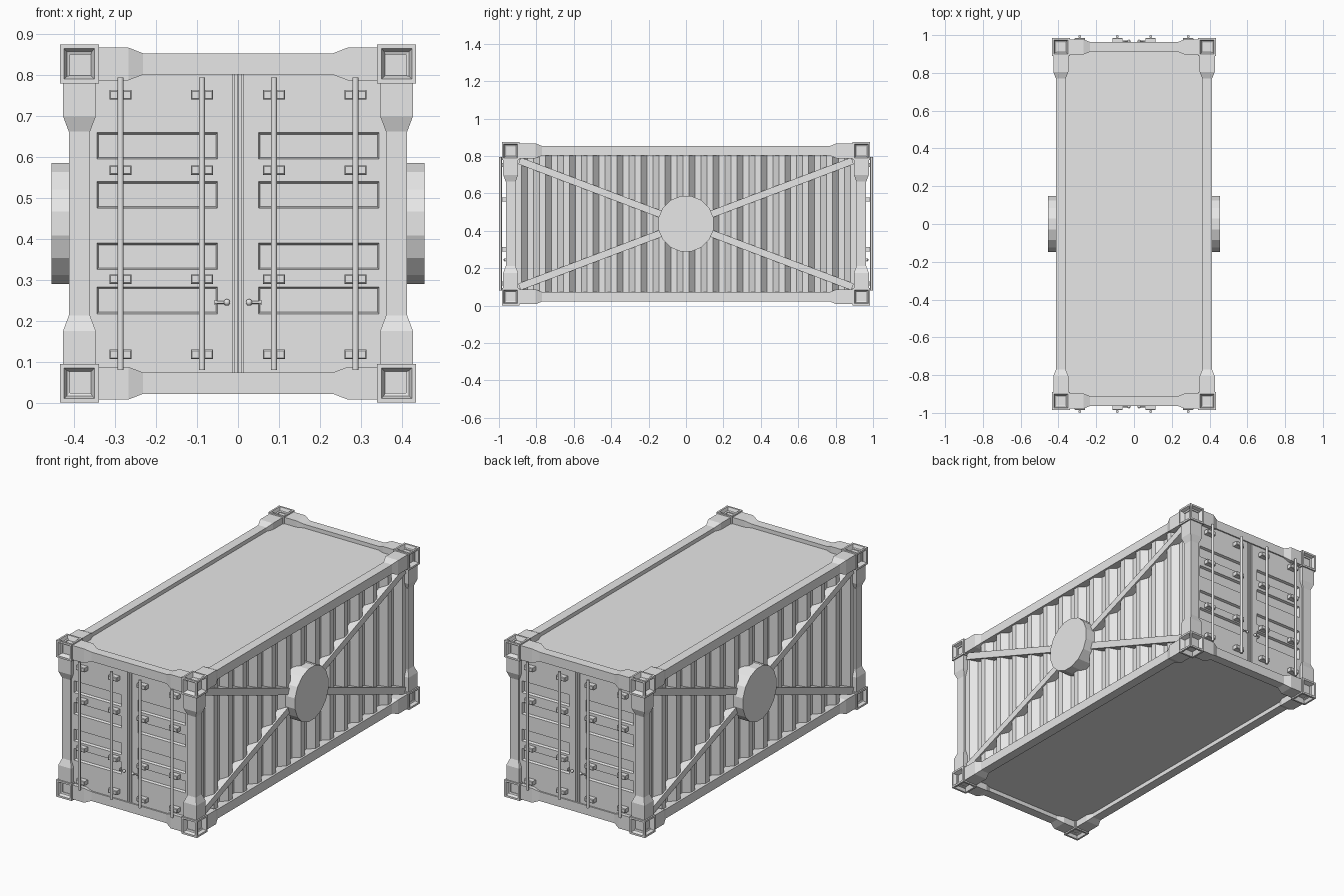
import bpy, bmesh, math
from mathutils import Matrix, Vector

if "Cube" in bpy.data.objects:
    bpy.data.objects.remove(bpy.data.objects["Cube"], do_unlink=True)

GREY = (0.8, 0.8, 0.8, 1.0)
mat = bpy.data.materials.new("light grey paint")
mat.use_nodes = True
mat.diffuse_color = GREY
mat.node_tree.nodes["Principled BSDF"].inputs["Base Color"].default_value = GREY

# Corner casting centres and half widths
CX, CY, ZLO, ZHI = 0.3875, 0.9375, 0.0475, 0.8275
ZMID = (ZLO + ZHI) / 2
CAST, SLEEVE, BEAM = 0.0475, 0.040, 0.026
SIGNS = (-1, 1)
CORNERS = [(sx, sy) for sx in SIGNS for sy in SIGNS]


def finish(bm, name, smooth=False):
    bmesh.ops.recalc_face_normals(bm, faces=bm.faces[:])
    me = bpy.data.meshes.new(name)
    bm.to_mesh(me)
    bm.free()
    me.materials.append(mat)
    for p in me.polygons:
        p.use_smooth = smooth
    ob = bpy.data.objects.new(name, me)
    bpy.context.collection.objects.link(ob)
    return ob


def box(bm, centre, size, rot=Matrix()):
    m = Matrix.Translation(centre) @ rot @ Matrix.Diagonal((*size, 1))
    return bmesh.ops.create_cube(bm, size=1, matrix=m)["verts"]


def rod(bm, centre, radius, length, axis, sides):
    rot = {"x": Matrix.Rotation(math.pi / 2, 4, "Y"), "z": Matrix()}[axis]
    bmesh.ops.create_cone(bm, cap_ends=True, segments=sides, radius1=radius, radius2=radius,
                          depth=length, matrix=Matrix.Translation(centre) @ rot)


def beam(bm, centre, axis, half_len, sleeve_end, taper_end):
    """Square beam along an axis, swelling into a sleeve at both ends."""
    stations = [(half_len, SLEEVE), (sleeve_end, SLEEVE), (taper_end, BEAM)]
    stations = [(-t, h) for t, h in stations] + [(t, h) for t, h in reversed(stations)]
    u, v = [i for i in range(3) if i != axis]
    rings = []
    for t, h in stations:
        ring = []
        for a, b in ((-1, -1), (1, -1), (1, 1), (-1, 1)):
            p = Vector(centre)
            p[axis] += t
            p[u] += a * h
            p[v] += b * h
            ring.append(bm.verts.new(p))
        rings.append(ring)
    for r0, r1 in zip(rings, rings[1:]):
        for i in range(4):
            j = (i + 1) % 4
            bm.faces.new((r0[i], r0[j], r1[j], r1[i]))
    bm.faces.new(rings[0])
    bm.faces.new(rings[-1])


# Frame beams and posts
bm = bmesh.new()
for s in SIGNS:
    for z in (ZLO, ZHI):
        beam(bm, (0, s * CY, z), 0, 0.35, 0.268, 0.232)
        beam(bm, (s * CX, 0, z), 1, 0.90, 0.805, 0.77)
finish(bm, "frame_rails")
bm = bmesh.new()
for sx, sy in CORNERS:
    beam(bm, (sx * CX, sy * CY, ZMID), 2, 0.35, 0.262, 0.225)
finish(bm, "corner_posts")

# Corner castings with tapered sockets on the outward faces
bm = bmesh.new()
sockets = []
for sx, sy in CORNERS:
    for z, sz in ((ZLO, -1), (ZHI, 1)):
        vs = box(bm, (sx * CX, sy * CY, z), (2 * CAST,) * 3)
        bm.normal_update()
        out = Vector((sx, sy, sz))
        sockets += [f for f in {f for v in vs for f in v.link_faces} if f.normal.dot(out) > 0.5]
bmesh.ops.inset_individual(bm, faces=sockets, thickness=0.0145, depth=0)
bmesh.ops.inset_individual(bm, faces=sockets, thickness=0.013, depth=-0.024)
finish(bm, "corner_castings")

# Body with corrugated sides, extruded upwards from one outline
OUTER, INNER, STEP = 0.402, 0.368, 0.032
side = [(INNER, -0.93)]
for k in range(-7, 8):
    y = k * 4 * STEP
    side += [(INNER, y - 1.5 * STEP), (OUTER, y - STEP / 2),
             (OUTER, y + STEP / 2), (INNER, y + 1.5 * STEP)]
side = [p for p in side if abs(p[1]) <= 0.93] + [(INNER, 0.935)]
outline = side + [(-x, y) for x, y in reversed(side)]
bm = bmesh.new()
base = bm.faces.new([bm.verts.new((x, y, 0.045)) for x, y in outline])
ext = bmesh.ops.extrude_face_region(bm, geom=[base], use_keep_orig=True)["geom"]
bmesh.ops.translate(bm, vec=(0, 0, 0.787), verts=[g for g in ext if isinstance(g, bmesh.types.BMVert)])
finish(bm, "corrugated_body")

# Diagonal side braces and round side plates
bm = bmesh.new()
dy, dz = 0.89, 0.337
for sx in SIGNS:
    for s in SIGNS:
        rot = Matrix.Rotation(s * math.atan2(dz, dy), 4, "X")
        box(bm, (sx * 0.388, 0, ZMID), (0.046, 2 * math.hypot(dy, dz), 0.038), rot)
finish(bm, "side_braces")
bm = bmesh.new()
for sx in SIGNS:
    rod(bm, (0, 0, 0), 0.151, 0.095, "x", 16)
    new = bm.verts[-32:]
    bmesh.ops.rotate(bm, verts=new, cent=(0, 0, 0), matrix=Matrix.Rotation(math.pi / 16, 3, "X"))
    bmesh.ops.translate(bm, verts=new, vec=(sx * 0.4085, 0, ZMID))
finish(bm, "round_side_plates")

# Doors with four recessed panels each
DOOR_Y = 0.956
XS = (0.014, 0.05, 0.345, 0.37)
PANELS = ((0.217, 0.283), (0.325, 0.39), (0.475, 0.54), (0.595, 0.66))
ZS = [0.06] + [z for p in PANELS for z in p] + [0.815]
bm = bmesh.new()
for sx, sy in CORNERS:
    grid = [[bm.verts.new((sx * x, sy * 0.925, z)) for z in ZS] for x in XS]
    faces = [bm.faces.new((grid[i][j], grid[i + 1][j], grid[i + 1][j + 1], grid[i][j + 1]))
             for i in range(len(XS) - 1) for j in range(len(ZS) - 1)]
    ext = bmesh.ops.extrude_face_region(bm, geom=faces, use_keep_orig=True)["geom"]
    bmesh.ops.translate(bm, vec=(0, sy * (DOOR_Y - 0.925), 0),
                        verts=[g for g in ext if isinstance(g, bmesh.types.BMVert)])
bmesh.ops.recalc_face_normals(bm, faces=bm.faces[:])
recess = []
for f in bm.faces:
    c = f.calc_center_median()
    in_panel = any(a < c.z < b for a, b in PANELS) and XS[1] < abs(c.x) < XS[2]
    if in_panel and abs(c.y) > DOOR_Y - 0.001:
        recess.append(f)
bmesh.ops.inset_individual(bm, faces=recess, thickness=0.006, depth=-0.014)
finish(bm, "doors")

# Seals between the doors
bm = bmesh.new()
for sx, sy in CORNERS:
    box(bm, (sx * 0.0052, sy * 0.94, ZMID), (0.009, 0.032, 0.75))
finish(bm, "door_seals")

# Locking rods, their brackets and the handles
ROD_X, BRACKET_Z = (0.088, 0.287), (0.118, 0.302, 0.568, 0.752)
bars, brackets, handles = bmesh.new(), bmesh.new(), bmesh.new()
for sx, sy in CORNERS:
    for x in ROD_X:
        rod(bars, (sx * x, sy * 0.9925, ZMID), 0.0075, 0.715, "z", 12)
        for z in BRACKET_Z:
            box(brackets, (sx * x, sy * 0.967, z), (0.054, 0.038, 0.023))
    rod(handles, (sx * 0.042, sy * 0.968, 0.245), 0.0035, 0.03, "x", 8)
    box(handles, (sx * 0.054, sy * 0.962, 0.245), (0.006, 0.016, 0.012))
    bmesh.ops.create_uvsphere(handles, u_segments=12, v_segments=8, radius=0.008,
                              matrix=Matrix.Translation((sx * 0.027, sy * 0.968, 0.245)))
edges = [e for e in brackets.edges if abs(e.verts[0].co.y) > 0.98 and abs(e.verts[1].co.y) > 0.98]
bmesh.ops.bevel(brackets, geom=edges, offset=0.003, segments=1, affect="EDGES")
finish(brackets, "rod_brackets")
for part, name in ((bars, "locking_rods"), (handles, "door_handles")):
    ob = finish(part, name)
    bpy.ops.object.select_all(action="DESELECT")
    ob.select_set(True)
    bpy.context.view_layer.objects.active = ob
    bpy.ops.object.shade_smooth_by_angle(angle=math.radians(50))
